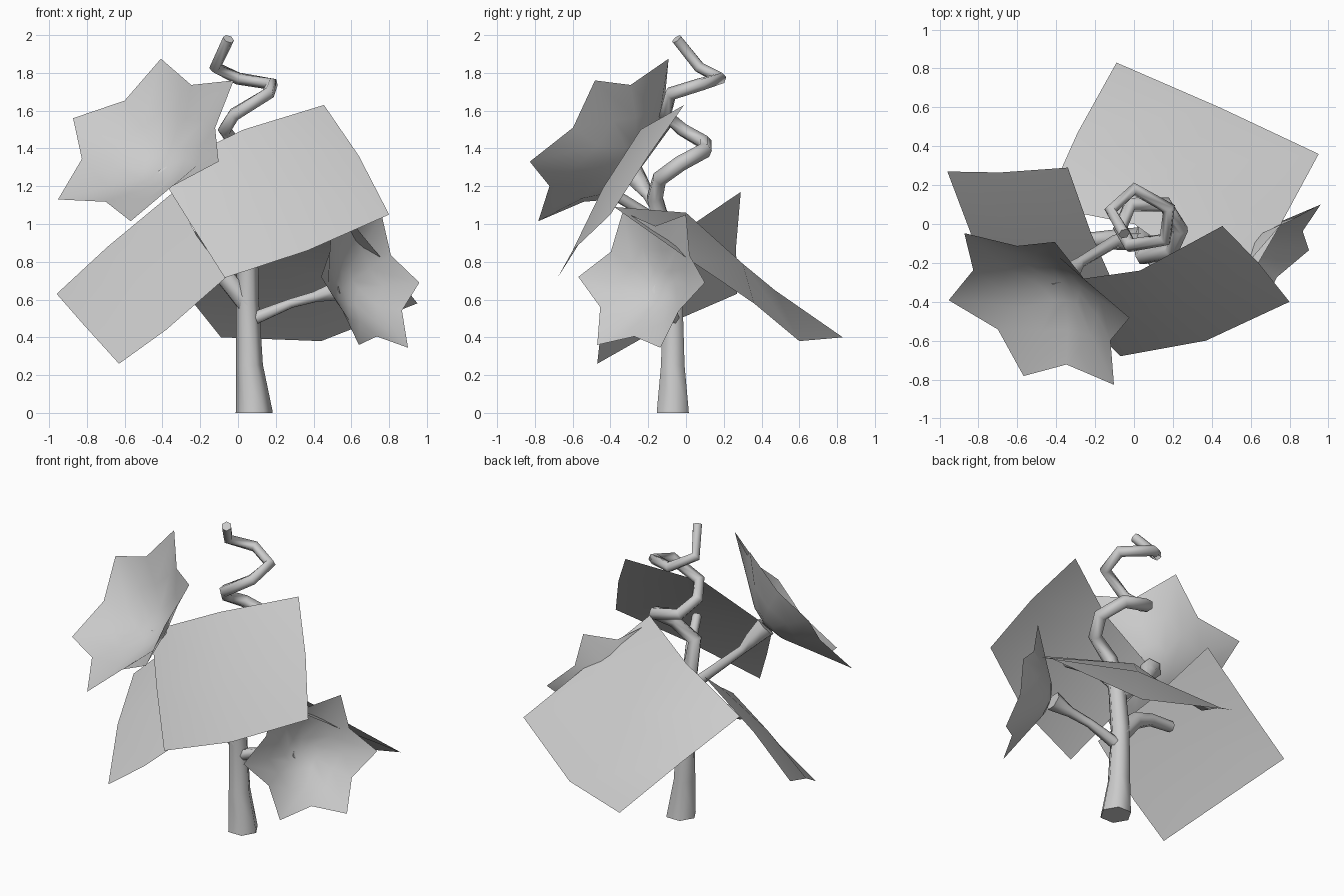
import bpy
from mathutils import Vector as V

if "Cube" in bpy.data.objects:
    bpy.data.objects.remove(bpy.data.objects["Cube"])


def mesh_obj(name, verts, faces):
    me = bpy.data.meshes.new(name)
    me.from_pydata([tuple(v) for v in verts], [], faces)
    me.update()
    for p in me.polygons:
        p.use_smooth = True
    ob = bpy.data.objects.new(name, me)
    bpy.context.collection.objects.link(ob)
    return ob


def tube(name, pts):
    """Six-sided tapering tube through (x, y, z, radius) points."""
    cu = bpy.data.curves.new(name, 'CURVE')
    cu.dimensions = '3D'
    cu.bevel_depth = 1.0
    cu.bevel_resolution = 1
    cu.use_fill_caps = True
    sp = cu.splines.new('POLY')
    sp.points.add(len(pts) - 1)
    for p, (x, y, z, r) in zip(sp.points, pts):
        p.co = (x, y, z, 1)
        p.radius = r
    sp.use_smooth = True
    ob = bpy.data.objects.new(name, cu)
    bpy.context.collection.objects.link(ob)
    return ob


def square_leaf(name, rows):
    """Bent four-cornered leaf: a 3 x 3 grid of points."""
    verts = [p for row in rows for p in row]
    faces = [(i * 3 + j, i * 3 + j + 1, i * 3 + j + 4, i * 3 + j + 3)
             for i in range(2) for j in range(2)]
    return mesh_obj(name, verts, faces)


def star_leaf(name, centre, u, v, depth):
    """Six-pointed star bowl; u and v are two neighbouring tip vectors."""
    c, u, v = V(centre), V(u), V(v)
    n = u.cross(v).normalized()
    tips = [u, v, v - u, -u, -v, u - v]
    outline = []
    for i, t in enumerate(tips):
        notch = (t + tips[(i + 1) % 6]) * 0.415
        outline += [(t, 0.0), (notch, 0.03)]
    verts, faces = [c + n * depth], []
    for f in (0.3, 0.65, 1.0):
        k = depth * (1 - f ** 1.7)
        for d, sink in outline:
            g = f if f == 1 else f * (0.85 if sink == 0 else 1.0)
            verts.append(c + d * g + n * (k + sink * f))
    for i in range(12):
        j = (i + 1) % 12
        faces.append((0, 1 + i, 1 + j))
        for r in (1, 13):
            faces.append((r + i, r + 12 + i, r + 12 + j, r + j))
    return mesh_obj(name, verts, faces)


# main stem winding into the spiral tendril
tube("stem", [
    (.085, -.07, 0, .098), (.085, -.07, .01, .097), (.06, -.07, .25, .072),
    (.05, -.07, .6, .06), (.05, -.10, .9, .055), (.05, -.165, 1.14, .047),
    (.19, -.14, 1.24, .042), (.24, -.03, 1.32, .042), (.16, .1, 1.39, .041),
    (-.02, .10, 1.43, .04), (-.07, -.02, 1.5, .038),
    (-.02, -.11, 1.58, .037), (.16, -.08, 1.69, .036), (.18, .08, 1.74, .035),
    (0, .18, 1.77, .034), (-.12, .07, 1.83, .033), (-.05, -.05, 1.98, .031)])

# stalks carrying the leaves
tube("right_stalk", [(.06, -.07, .49, .04), (.28, -.09, .58, .028),
                     (.41, -.11, .615, .032), (.54, -.12, .65, .062)])
tube("upper_left_stalk", [(.04, -.09, .85, .045), (-.1, -.09, .98, .035),
                          (-.28, -.2, 1.15, .03), (-.32, -.24, 1.21, .05),
                          (-.38, -.3, 1.29, .07)])
tube("left_stalk", [(.05, -.07, .57, .055), (-.07, -.08, .72, .055),
                    (-.2, -.08, .775, .04), (-.36, -.08, .785, .035)])
tube("front_stalk", [(.05, -.1, .92, .04), (.12, -.22, 1.06, .03),
                     (.2, -.4, 1.17, .03)])

# square leaves
square_leaf("front_leaf", [
    [(-.425, -.305, 1.28), (.03, -.24, 1.50), (.455, -.01, 1.63)],
    [(-.25, -.50, 1.0), (.2, -.44, 1.19), (.64, -.2, 1.36)],
    [(-.07, -.68, .715), (.37, -.60, .86), (.80, -.40, 1.05)]])
square_leaf("left_leaf", [
    [(-.96, .27, .63), (-.69, .265, .88), (-.34, .29, 1.17)],
    [(-.82, -.1, .47), (-.54, -.09, .72), (-.22, -.05, .94)],
    [(-.63, -.47, .26), (-.38, -.45, .44), (-.06, -.41, .72)]])
square_leaf("back_leaf", [
    [(-.46, .09, .86), (0, 0, 1.06), (.535, -.38, 1.09)],
    [(-.29, .47, .65), (.22, .30, .79), (.75, -.01, .83)],
    [(-.09, .83, .40), (.44, .60, .38), (.95, .36, .58)]])

# star leaves
star_leaf("upper_left_star", (-.488, -.437, 1.445),
          (.08, .345, .43), (.465, -.045, .315), .23)
star_leaf("right_star", (.70, -.235, .705),
          (.06, .235, .345), (.26, .335, -.015), .19)
